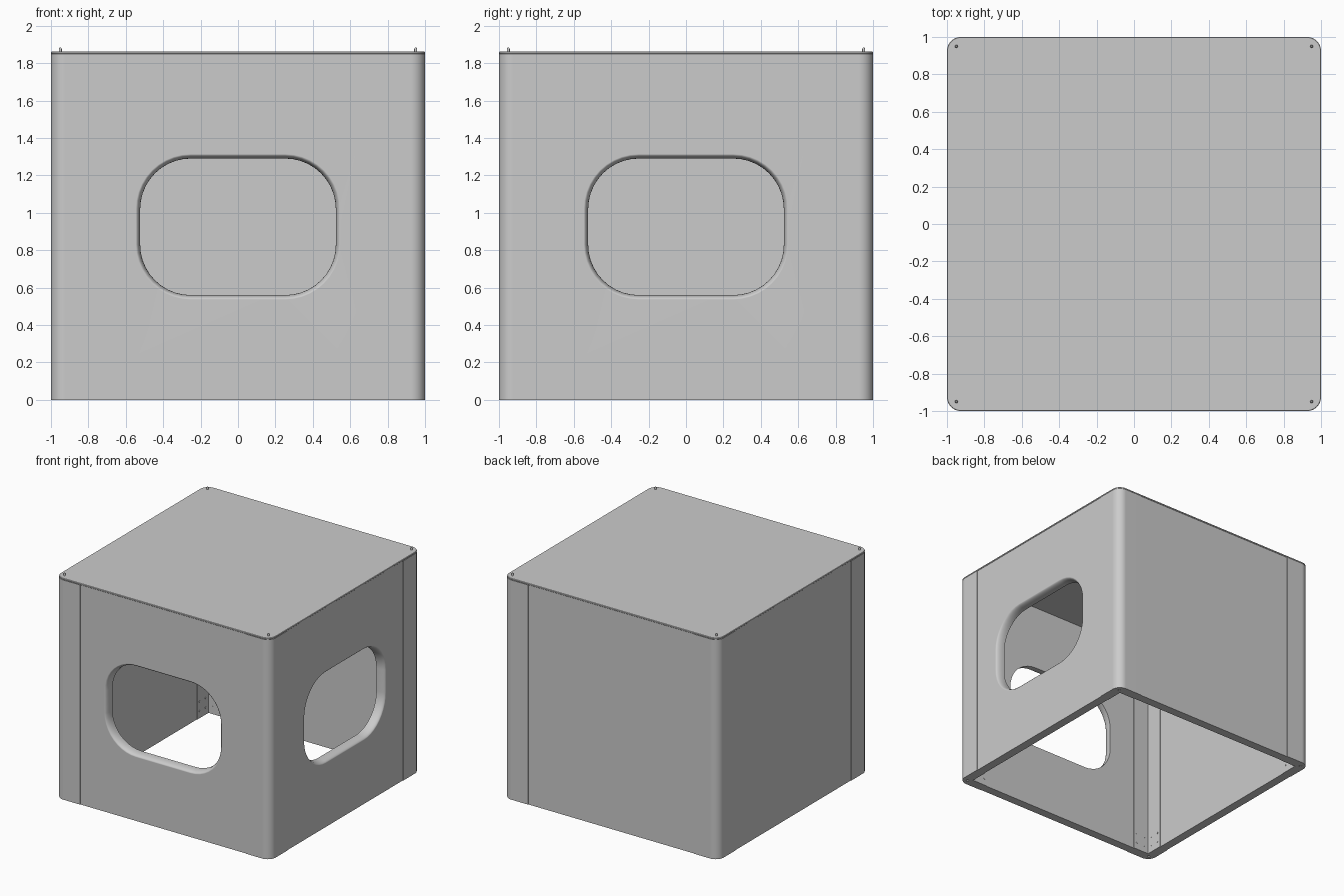
import bpy, bmesh, math
from mathutils import Vector, Matrix

if "Cube" in bpy.data.objects:
    bpy.data.objects.remove(bpy.data.objects["Cube"])

WALL_TOP, ROOF_TOP = 1.848, 1.862
SEAM, PIN = 0.77, 0.95


def rounded_rect(hx, hy, r, cx=0, cy=0, n=10):
    pts = []
    for i, (sx, sy) in enumerate([(1, 1), (-1, 1), (-1, -1), (1, -1)]):
        for k in range(n + 1):
            a = math.pi / 2 * (i + k / n)
            pts.append((cx + sx * (hx - r) + r * math.cos(a), cy + sy * (hy - r) + r * math.sin(a)))
    return pts


def circle(cx, cy, r, n=12):
    return [(cx + r * math.cos(2 * math.pi * k / n), cy + r * math.sin(2 * math.pi * k / n)) for k in range(n)]


def solid(name, lofts, matrix=None, mirror=False):
    """Each loft is a list of (2D outline, height); outlines after the first are holes."""
    bm = bmesh.new()
    caps = ([], [])
    for loft in lofts:
        rings = [[bm.verts.new((x, y, h)) for x, y in pts] for pts, h in loft]
        n = len(rings[0])
        for a, b in zip(rings, rings[1:]):
            for i in range(n):
                j = (i + 1) % n
                bm.faces.new((a[i], a[j], b[j], b[i]))
        for cap, ring in zip(caps, (rings[0], rings[-1])):
            cap += [bm.edges.get((ring[i], ring[(i + 1) % n])) for i in range(n)]
    for cap, z in zip(caps, (-1, 1)):
        bmesh.ops.triangle_fill(bm, use_beauty=True, use_dissolve=False, edges=cap, normal=(0, 0, z))
    if matrix:
        bm.transform(matrix)
    bmesh.ops.recalc_face_normals(bm, faces=bm.faces)
    mesh = bpy.data.meshes.new(name)
    bm.to_mesh(mesh)
    bm.free()
    ob = bpy.data.objects.new(name, mesh)
    bpy.context.collection.objects.link(ob)
    bpy.ops.object.select_all(action='DESELECT')
    ob.select_set(True)
    bpy.context.view_layer.objects.active = ob
    bpy.ops.object.shade_smooth_by_angle(angle=math.radians(35))
    if mirror:
        m = ob.modifiers.new("mirror", 'MIRROR')
        m.use_axis = (True, True, False)
        m.use_mirror_merge = False
    w = ob.modifiers.new("weighted_normals", 'WEIGHTED_NORMAL')
    w.keep_sharp = True
    return ob


# Corner posts: L section with rounded outer corner and a vertical pin hole
R, INNER = 0.075, 0.918
arc = [(1 - R + R * math.cos(a), 1 - R + R * math.sin(a))
       for a in [math.pi / 2 * k / 10 for k in range(11)]]
section = [(1, SEAM)] + arc + [(SEAM, 1), (SEAM, INNER), (INNER, INNER), (INNER, SEAM)]
hole = circle(PIN, PIN, 0.011)
solid("corner_posts", [[(section, 0), (section, WALL_TOP)], [(hole, 0), (hole, WALL_TOP)]], mirror=True)

# Wall panels, slightly recessed between the posts; front and right have a window
OUT, IN = 0.996, 0.922
panel = [(-SEAM, 0), (SEAM, 0), (SEAM, WALL_TOP), (-SEAM, WALL_TOP)]
window = []
for k in range(9):
    a = math.pi / 2 * k / 8
    grow = 0.024 * (1 - math.sin(a))
    depth = 0.06 * (1 - math.cos(a))
    window.append((rounded_rect(0.523 + grow, 0.365 + grow, 0.27 + grow, 0, 0.925), OUT - depth))
window.append((window[-1][0], IN))
stand_up = Matrix.Rotation(math.pi / 2, 4, 'X')
for i, (side, has_window) in enumerate([("front", True), ("right", True), ("back", False), ("left", False)]):
    lofts = [[(panel, OUT), (panel, IN)]] + ([window] if has_window else [])
    solid(side + "_panel", lofts, Matrix.Rotation(i * math.pi / 2, 4, 'Z') @ stand_up)

# Thin roof plate with softened edges
edge = [(0.003, 0), (0, 0.003), (0, 0.011), (0.003, 0.014)]
solid("roof", [[(rounded_rect(1 - e, 1 - e, R - e), WALL_TOP + h) for e, h in edge]])

# Locating pins on the roof corners
solid("roof_pins", [[(circle(PIN, PIN, r), ROOF_TOP + h)
                     for r, h in [(0.008, -0.002), (0.008, 0.014), (0.004, 0.021)]]], mirror=True)

# Small screw heads low on the inner faces of the posts
for axis in (0, 1):
    for k, (u, z) in enumerate([(0.80, 0.06), (0.88, 0.06), (0.80, 0.14), (0.88, 0.14)]):
        m = Matrix.Rotation(math.pi / 2, 4, 'X') if axis else Matrix(
            ((0, 0, 1, 0), (1, 0, 0, 0), (0, 1, 0, 0), (0, 0, 0, 1)))
        s = -1 if axis else 1
        solid("post_screw_%d" % (axis * 4 + k),
              [[(circle(u, z, 0.007), s * (INNER - 0.003)), (circle(u, z, 0.007), s * (INNER + 0.002))]],
              m, mirror=True)
